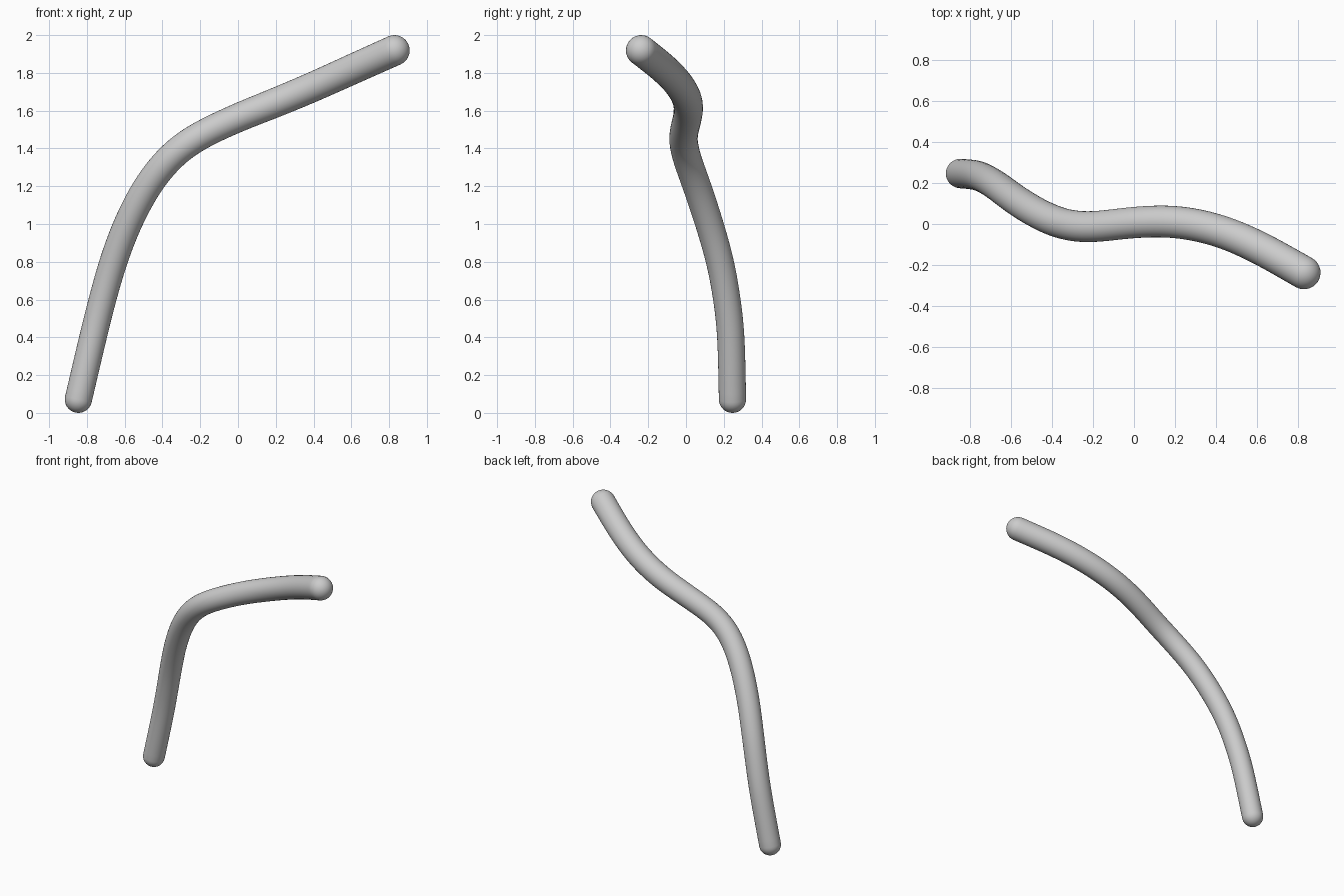
import bpy, bmesh, math
from mathutils import Vector

if "Cube" in bpy.data.objects:
    bpy.data.objects.remove(bpy.data.objects["Cube"])

# Centre line of the bent rod: x, y, z, radius
PATH = [
    (-0.845, 0.246, 0.072, 0.072),
    (-0.768, 0.238, 0.40, 0.072),
    (-0.715, 0.215, 0.61, 0.072),
    (-0.660, 0.180, 0.80, 0.073),
    (-0.585, 0.124, 1.00, 0.074),
    (-0.480, 0.058, 1.20, 0.075),
    (-0.355, 0.003, 1.355, 0.075),
    (-0.210, -0.015, 1.463, 0.075),
    (0.000, 0.008, 1.563, 0.076),
    (0.200, 0.011, 1.643, 0.078),
    (0.400, -0.028, 1.727, 0.079),
    (0.600, -0.110, 1.817, 0.080),
    (0.828, -0.237, 1.919, 0.081),
]
SIDES, STEPS, CAP = 32, 8, 8


def spline(pts):
    """Smooth curve through the points."""
    p = [Vector(q) for q in pts]
    p = [2 * p[0] - p[1]] + p + [2 * p[-1] - p[-2]]
    out = []
    for i in range(1, len(p) - 2):
        a, b, c, d = p[i - 1:i + 3]
        for k in range(STEPS):
            t = k / STEPS
            out.append(0.5 * (2 * b + (c - a) * t + (2 * a - 5 * b + 4 * c - d) * t * t
                              + (3 * b - a - 3 * c + d) * t ** 3))
    out.append(p[-2])
    for _ in range(10):
        out = [out[0]] + [(out[i - 1] + 2 * out[i] + out[i + 1]) / 4
                          for i in range(1, len(out) - 1)] + [out[-1]]
    return out


samples = spline(PATH)
line = [Vector(s[:3]) for s in samples]
rad = [s[3] for s in samples]
n = len(line)
tan = [(line[min(i + 1, n - 1)] - line[max(i - 1, 0)]).normalized() for i in range(n)]

# Rings: rounded start, shaft, rounded end
rings = []
for k in range(1, CAP):
    a = math.pi / 2 * k / CAP
    rings.append((line[0] - tan[0] * rad[0] * math.cos(a), tan[0], rad[0] * math.sin(a)))
rings += list(zip(line, tan, rad))
for k in range(CAP - 1, 0, -1):
    a = math.pi / 2 * k / CAP
    rings.append((line[-1] + tan[-1] * rad[-1] * math.cos(a), tan[-1], rad[-1] * math.sin(a)))

bm = bmesh.new()
side = Vector((0, 1, 0))
loops = []
for c, t, r in rings:
    side = (side - t * side.dot(t)).normalized()
    up = t.cross(side)
    loops.append([bm.verts.new(c + r * (side * math.cos(2 * math.pi * j / SIDES)
                                        + up * math.sin(2 * math.pi * j / SIDES)))
                  for j in range(SIDES)])
for a, b in zip(loops, loops[1:]):
    for j in range(SIDES):
        m = (j + 1) % SIDES
        bm.faces.new((a[j], a[m], b[m], b[j]))
for loop, tip in ((loops[0], line[0] - tan[0] * rad[0]),
                  (loops[-1], line[-1] + tan[-1] * rad[-1])):
    v = bm.verts.new(tip)
    for j in range(SIDES):
        bm.faces.new((loop[j], loop[(j + 1) % SIDES], v))
bmesh.ops.recalc_face_normals(bm, faces=bm.faces)
for f in bm.faces:
    f.smooth = True

mesh = bpy.data.meshes.new("bent_rod")
bm.to_mesh(mesh)
bm.free()
rod = bpy.data.objects.new("bent_rod", mesh)
bpy.context.collection.objects.link(rod)
